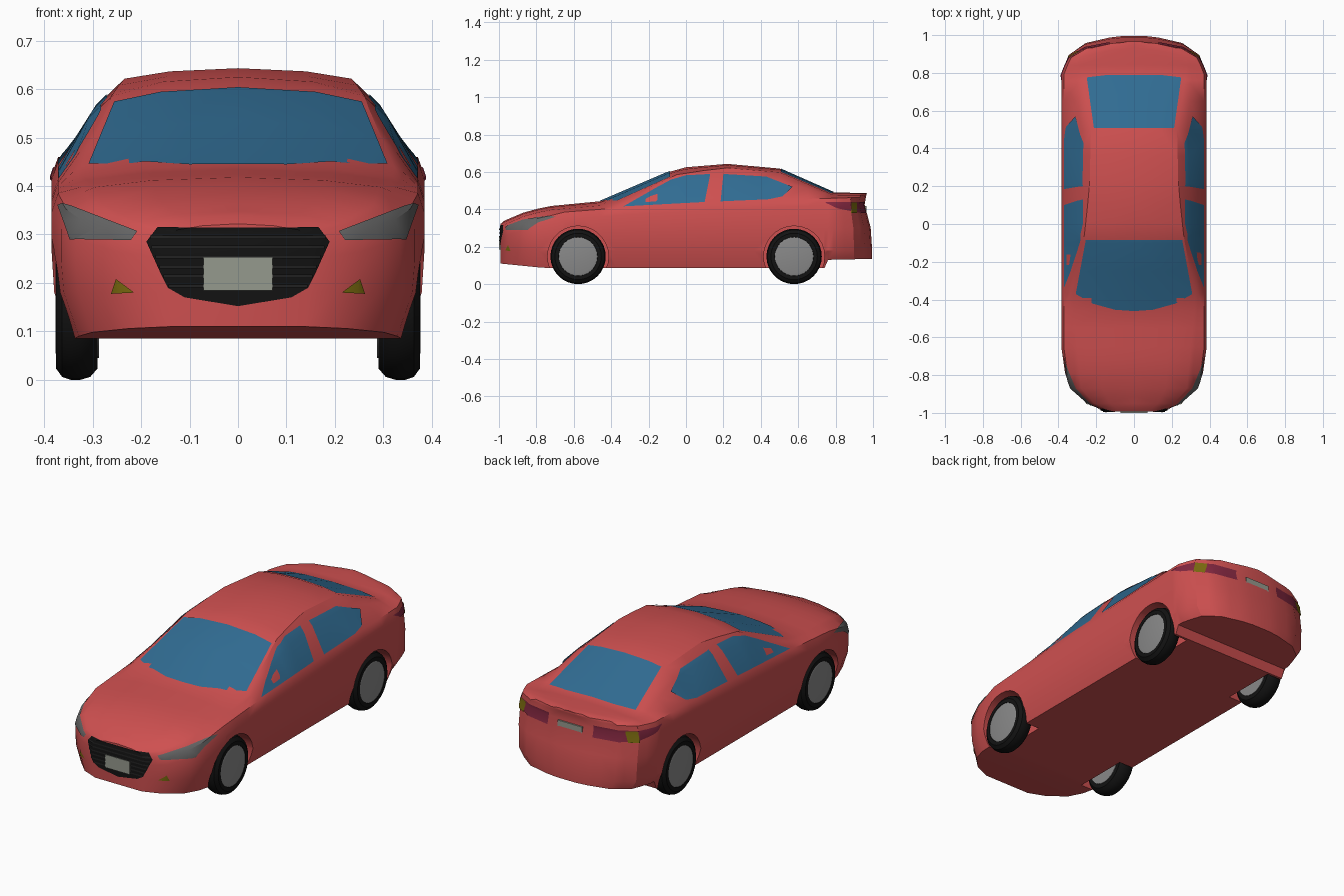
import bpy, bmesh, math
from mathutils import Vector

if "Cube" in bpy.data.objects:
    bpy.data.objects.remove(bpy.data.objects["Cube"])

def material(name, rgb):
    m = bpy.data.materials.new(name)
    m.diffuse_color = (*rgb, 1)
    m.use_nodes = True
    m.node_tree.nodes["Principled BSDF"].inputs["Base Color"].default_value = m.diffuse_color
    return m

RED = material("red_paint", (0.62, 0.08, 0.08))
GLASS = material("blue_glass", (0.03, 0.15, 0.29))
BLACK = material("black_rubber", (0.006, 0.006, 0.006))
DARK = material("slat_black", (0.015, 0.015, 0.015))
RIM = material("rim_grey", (0.25, 0.25, 0.25))
LAMP = material("lamp_grey", (0.13, 0.13, 0.13))
PLATE = material("plate_grey", (0.3, 0.32, 0.27))
TAIL = material("tail_red", (0.22, 0.02, 0.05))
AMBER = material("amber", (0.2, 0.15, 0.005))

def curve(pts, t):
    if t <= pts[0][0]:
        return pts[0][1]
    for (a, va), (b, vb) in zip(pts, pts[1:]):
        if t <= b:
            return va + (vb - va) * (t - a) / (b - a)
    return pts[-1][1]

def finish(name, bm, mat, angle=30):
    me = bpy.data.meshes.new(name)
    bm.to_mesh(me)
    bm.free()
    ob = bpy.data.objects.new(name, me)
    bpy.context.collection.objects.link(ob)
    if mat:
        me.materials.append(mat)
    bpy.ops.object.select_all(action='DESELECT')
    ob.select_set(True)
    bpy.context.view_layer.objects.active = ob
    if angle:
        bpy.ops.object.shade_smooth_by_angle(angle=math.radians(angle))
    return ob

# Body shape curves along the length
WIDTH = [(-.992, .15), (-.95, .25), (-.87, .335), (-.79, .365), (-.65, .385),
         (.8, .385), (.9, .345), (.96, .26), (.99, .13), (.998, .06)]
FLOOR = [(-.992, .11), (-.74, .085), (.74, .085), (.76, .13), (1, .135)]
TOP = [(-.992, .322), (-.97, .34), (-.87, .382), (-.75, .415), (-.46, .443), (-.1, .597),
       (0, .625), (.22, .643), (.5, .618), (.79, .49), (1, .487)]
EDGE_Z = [(-.992, .308), (-.87, .362), (-.75, .395), (-.46, .42), (-.37, .44), (-.05, .585),
          (.2, .623), (.5, .598), (.79, .475), (1, .477)]
EDGE_W = [(-.87, .28), (-.46, .32), (-.37, .322), (-.08, .265), (.2, .235), (.5, .228), (.79, .275), (.9, .28)]
BELT = [(-.992, .29), (-.87, .33), (-.65, .385), (-.33, .41), (.1, .432), (.5, .452), (1, .465)]
TUCK = [(.1, .005), (.27, 0), (.36, .03), (.41, .045), (.45, .04), (.49, .03)]
STATIONS = [-.992, -.97, -.95, -.91, -.87, -.79, -.72, -.65, -.55, -.46, -.37, -.25, -.1, -.05, 0, .1,
            .22, .36, .5, .65, .74, .76, .79, .85, .9, .935, .96, .977, .99, .998]

def section(y):
    w, zb, zt = curve(WIDTH, y), curve(FLOOR, y), curve(TOP, y)
    belt, ze = curve(BELT, y), curve(EDGE_Z, y)
    we, wbelt = min(curve(EDGE_W, y), .84 * w), .965 * w
    zs = belt - .04
    half = [(0, zb), (.9 * w, zb), (.985 * w, .18), (w, (.18 + zs) / 2), (w, zs), (wbelt, belt),
            (wbelt + (we - wbelt) * .7 + .08 * (ze - belt), belt + (ze - belt) * .7),
            (we, ze), (.6 * we, ze + .7 * (zt - ze)), (0, zt)]
    k = max(0, (y - .8) / .198)
    return [Vector((x, y - k * curve(TUCK, z), z)) for x, z in half]

def body_mesh():
    bm = bmesh.new()
    rings, n = [], 10
    for y in STATIONS:
        pts = section(y)
        right = [bm.verts.new(p) for p in pts]
        left = [right[i] if i in (0, n - 1) else bm.verts.new((-p.x, p.y, p.z)) for i, p in enumerate(pts)]
        rings.append((right, left))
    for a, b in zip(rings, rings[1:]):
        for s in (0, 1):
            for i in range(n - 1):
                bm.faces.new((a[s][i], a[s][i + 1], b[s][i + 1], b[s][i]))
    for r, l in (rings[0], rings[-1]):
        for i in range(n - 1):
            bm.faces.new(dict.fromkeys((r[i], r[i + 1], l[i + 1], l[i])))
    bmesh.ops.recalc_face_normals(bm, faces=bm.faces)
    return bm

def panel(name, pts, axis, sign, mat, lift=.003):
    """Trim a copy of the body skin to a convex outline seen along one axis."""
    def to3(p):
        v = list(p)
        v.insert(axis, 0)
        return Vector(v)
    d = Vector((0, 0, 0))
    d[axis] = sign
    bm = body_mesh()
    bm.normal_update()
    bmesh.ops.delete(bm, geom=[f for f in bm.faces if f.normal.dot(d) < .1], context='FACES')
    P = [to3(p) for p in pts]
    mid = sum(P, Vector()) / len(P)
    for a, b in zip(P, P[1:] + P[:1]):
        nrm = (b - a).cross(d).normalized()
        if nrm.dot(mid - a) > 0:
            nrm.negate()
        bmesh.ops.bisect_plane(bm, geom=bm.verts[:] + bm.edges[:] + bm.faces[:],
                               plane_co=a, plane_no=nrm, clear_outer=True)
    bm.normal_update()
    for v, nv in [(v, v.normal.copy()) for v in bm.verts]:
        v.co += nv * lift
    return finish(name, bm, mat)

def lathe(name, profile, y, z, side, mat, seg=32, angle=35):
    bm = bmesh.new()
    rings = []
    for x, r in profile:
        rings.append([bm.verts.new((side * x, y + r * math.cos(t * math.tau / seg),
                                    z + r * math.sin(t * math.tau / seg))) for t in range(seg)])
    for a, b in zip(rings, rings[1:]):
        for i in range(seg):
            j = (i + 1) % seg
            bm.faces.new((a[i], a[j], b[j], b[i]))
    bm.faces.new(rings[0])
    bm.faces.new(rings[-1])
    bmesh.ops.recalc_face_normals(bm, faces=bm.faces)
    return finish(name, bm, mat, angle)

# Body with wheel arches cut out
body = finish("body", body_mesh(), RED, None)
for y in (-.577, .578):
    for s in (1, -1):
        cutter = lathe("arch_cutter", [(.265, .163), (.45, .163)], y, .148, s, RED, 28, None)
        cutter.hide_render = True
        bpy.context.view_layer.objects.active = body
        mod = body.modifiers.new("arch", 'BOOLEAN')
        mod.operation, mod.object, mod.solver = 'DIFFERENCE', cutter, 'EXACT'
        bpy.ops.object.modifier_apply(modifier=mod.name)
        bpy.data.objects.remove(cutter)
body.select_set(True)
bpy.ops.object.shade_smooth_by_angle(angle=math.radians(30))

# Wheels
TYRE = [(.29, .1), (.29, .125), (.305, .142), (.325, .148), (.345, .148), (.363, .142), (.376, .124), (.376, .104), (.366, .1)]
for y, end in ((-.577, "front"), (.578, "rear")):
    for s, side in ((1, "right"), (-1, "left")):
        lathe(f"{end}_{side}_tyre", TYRE, y, .148, s, BLACK)
        lathe(f"{end}_{side}_rim", [(.287, .09), (.287, .103), (.374, .103), (.377, .09)], y, .148, s, RIM)

# Windscreen and rear window
panel("windscreen", [(0, -.46), (.1, -.453), (.22, -.42), (.308, -.37), (.255, -.085),
                     (-.255, -.085), (-.308, -.37), (-.22, -.42), (-.1, -.453)], 2, 1, GLASS)
panel("rear_window", [(-.25, .775), (-.15, .787), (.15, .787), (.25, .775), (.212, .507), (-.212, .507)], 2, 1, GLASS)

# Side windows, tail lights and headlights, mirrored
for s, side in ((1, "right"), (-1, "left")):
    panel(f"front_window_{side}", [(-.335, .414), (-.17, .508), (-.08, .557), (0, .58), (.13, .587), (.1, .438)], 0, s, GLASS)
    panel(f"rear_side_window_{side}", [(.185, .441), (.2, .587), (.43, .573), (.57, .518), (.515, .467), (.44, .452)], 0, s, GLASS)
    panel(f"tail_light_{side}", [(.74, .437), (.81, .405), (.93, .38), (.965, .38), (.965, .44)], 0, s, TAIL)
    panel(f"tail_indicator_{side}", [(.88, .38), (.91, .38), (.91, .437), (.88, .437)], 0, s, AMBER, .006)
    panel(f"headlight_{side}", [(s * .36, .364), (s * .37, .36), (s * .345, .29), (s * .22, .288), (s * .207, .306)], 1, -1, LAMP)
    panel(f"fog_light_{side}", [(s * .213, .18), (s * .26, .178), (s * .25, .208)], 1, -1, AMBER)

# Grille with slats
panel("grille", [(-.165, .314), (.165, .314), (.188, .285), (.145, .19), (.11, .17), (0, .152),
                 (-.11, .17), (-.145, .19), (-.188, .285)], 1, -1, BLACK, .003)
for i in range(6):
    z = .19 + i * .02
    w = curve([(.17, .11), (.19, .143), (.285, .182), (.314, .16)], z)
    panel(f"grille_slat_{i + 1}", [(-w, z), (w, z), (w, z + .007), (-w, z + .007)], 1, -1, DARK, .007)

# Number plates
for name, y, z in (("front_plate", -.994, .218), ("rear_plate", .957, .385)):
    bm = bmesh.new()
    bmesh.ops.create_cube(bm, size=1)
    for v in bm.verts:
        v.co = (v.co.x * .142, y + v.co.y * .014, z + v.co.z * .068)
    finish(name, bm, PLATE, None)
